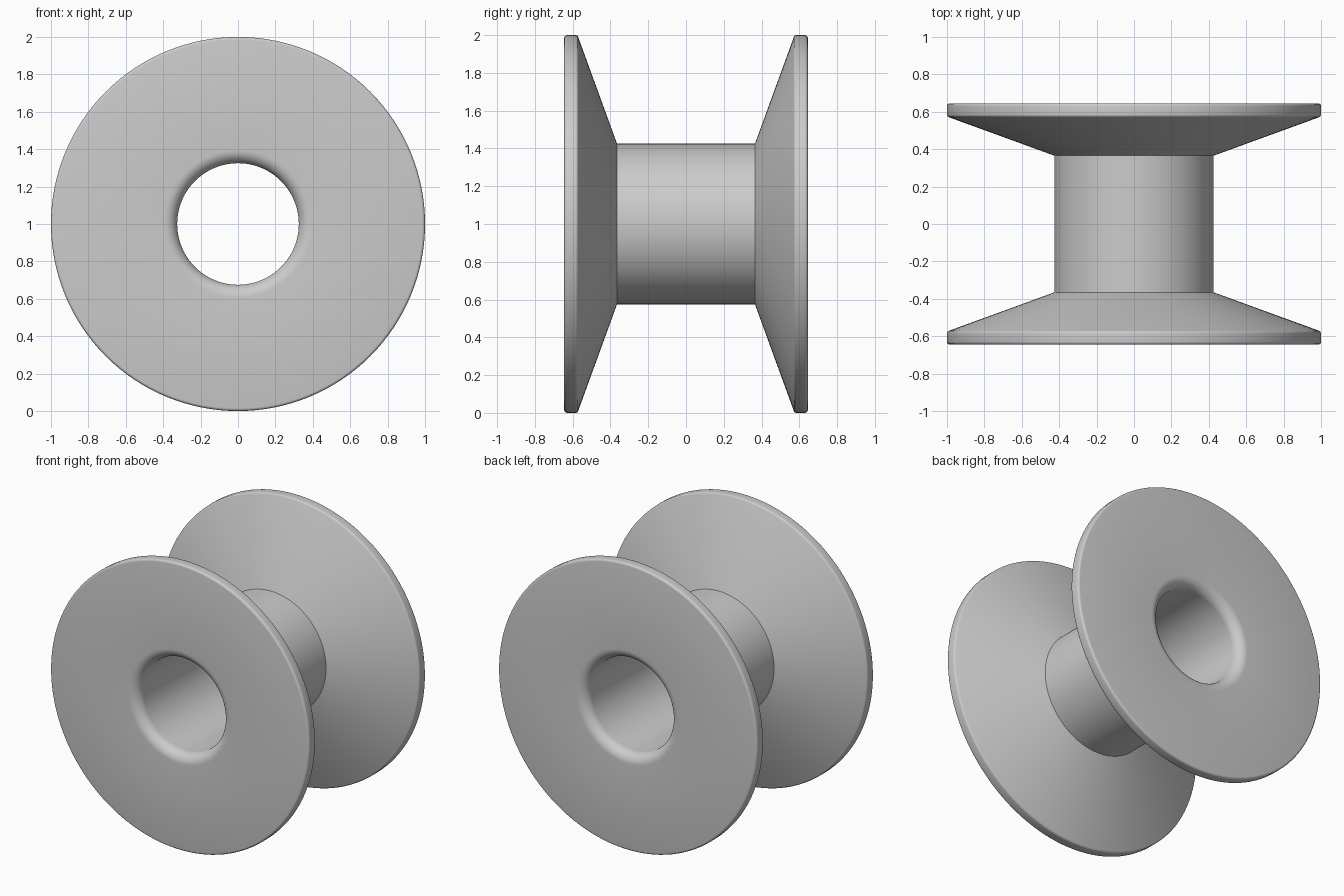
import bpy, bmesh
from math import sin, cos, pi, radians

cube = bpy.data.objects.get("Cube")
if cube:
    bpy.data.objects.remove(cube, do_unlink=True)

SEGMENTS = 128
HUB_R, HUB_HALF = 0.425, 0.365
RIM_R, RIM_INNER, RIM_OUTER = 1.0, 0.57, 0.645
BORE_R, MOUTH, EDGE = 0.325, 0.07, 0.015


def arc(r, y, radius, start, end, steps):
    """Points of a rounded corner as (radius, y) pairs."""
    angles = [radians(start + (end - start) * i / steps) for i in range(steps + 1)]
    return [(r + radius * cos(a), y + radius * sin(a)) for a in angles]


# Half of the cross-section, from the hub out over the flange and into the bore
half = [(HUB_R, HUB_HALF)]
half += arc(RIM_R - EDGE, RIM_INNER + EDGE, EDGE, -72, 0, 4)
half += arc(RIM_R - EDGE, RIM_OUTER - EDGE, EDGE, 0, 90, 4)
half += arc(BORE_R + MOUTH, RIM_OUTER - MOUTH, MOUTH, 90, 180, 10)
profile = half + [(r, -y) for r, y in reversed(half)]

# Turn the closed cross-section around the y axis
bm = bmesh.new()
rings = []
for i in range(SEGMENTS):
    a = 2 * pi * i / SEGMENTS
    rings.append([bm.verts.new((r * sin(a), y, 1 + r * cos(a))) for r, y in profile])
count = len(profile)
for i in range(SEGMENTS):
    here, there = rings[i], rings[(i + 1) % SEGMENTS]
    for j in range(count):
        k = (j + 1) % count
        bm.faces.new((here[j], here[k], there[k], there[j]))
bmesh.ops.recalc_face_normals(bm, faces=bm.faces)
mesh = bpy.data.meshes.new("spool")
bm.to_mesh(mesh)
bm.free()
spool = bpy.data.objects.new("spool", mesh)
bpy.context.collection.objects.link(spool)

# Plain grey
grey = bpy.data.materials.new("light grey")
grey.use_nodes = True
colour = (0.6, 0.6, 0.6, 1)
grey.diffuse_color = colour
grey.node_tree.nodes["Principled BSDF"].inputs["Base Color"].default_value = colour
mesh.materials.append(grey)

# Smooth shading with sharp hub corners
bpy.ops.object.select_all(action='DESELECT')
spool.select_set(True)
bpy.context.view_layer.objects.active = spool
bpy.ops.object.shade_smooth_by_angle(angle=radians(30))
